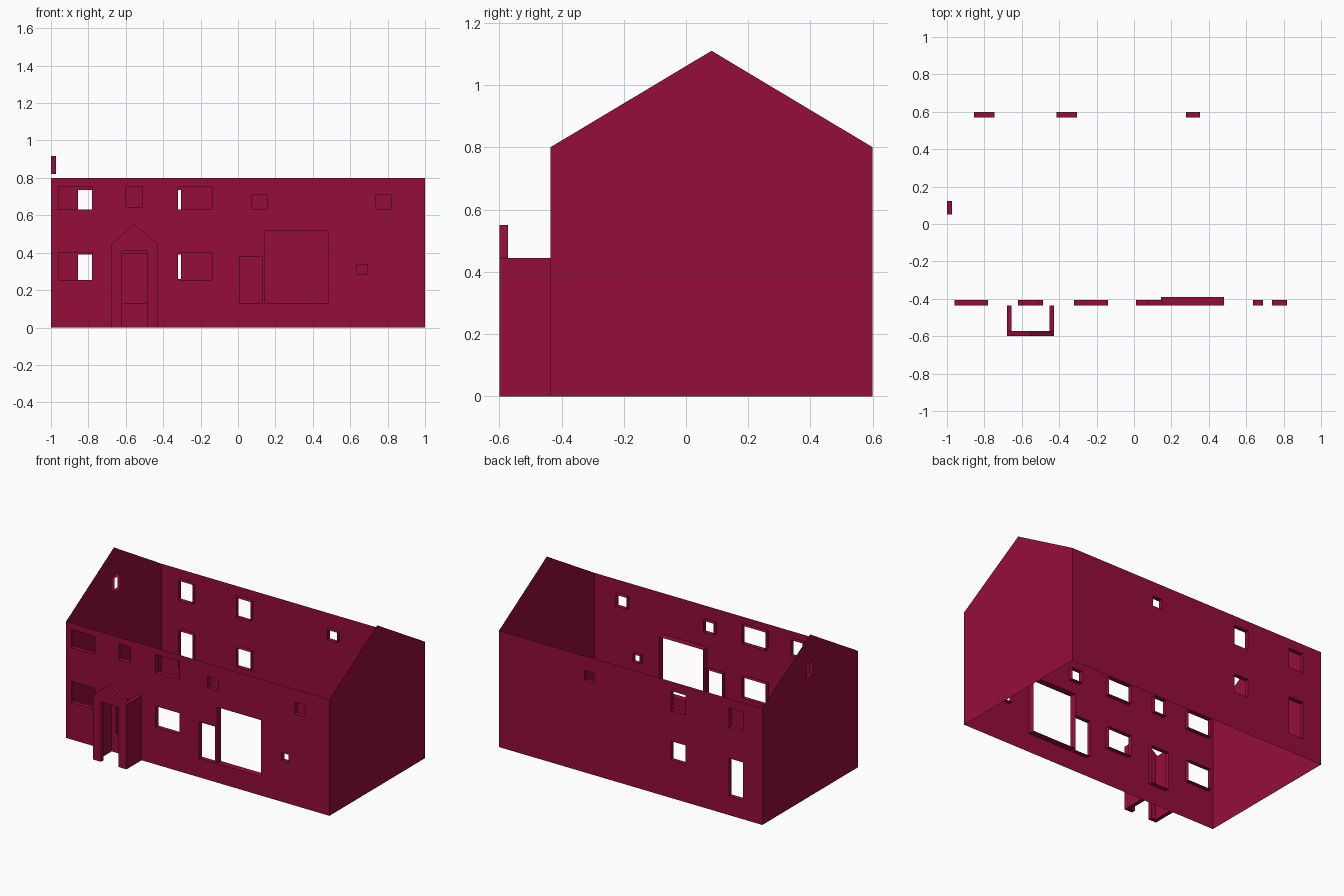
import bpy, bmesh
from mathutils import Vector

if "Cube" in bpy.data.objects:
    bpy.data.objects.remove(bpy.data.objects["Cube"])

FRONT, BACK = -0.436, 0.6
EAVES, RIDGE, MID = 0.8, 1.11, 0.082

mat = bpy.data.materials.new("crimson")
mat.diffuse_color = (0.3, 0.004, 0.041, 1)
mat.use_nodes = True
mat.node_tree.nodes["Principled BSDF"].inputs["Base Color"].default_value = mat.diffuse_color


def finish(name, bm):
    me = bpy.data.meshes.new(name)
    bm.to_mesh(me)
    bm.free()
    me.materials.append(mat)
    ob = bpy.data.objects.new(name, me)
    bpy.context.collection.objects.link(ob)
    return ob


def wall(name, outline, place, normal, holes=()):
    """Thin wall sheet; each hole is (u0, u1, v0, v1, depth) with reveals going inward."""
    bm = bmesh.new()
    normal = Vector(normal)

    def ring(points):
        vs = [bm.verts.new(place(u, v)) for u, v in points]
        return vs, [bm.edges.new((vs[i - 1], vs[i])) for i in range(len(vs))]

    edges = ring(outline)[1]
    rings = []
    for u0, u1, v0, v1, depth in holes:
        vs, es = ring([(u0, v0), (u1, v0), (u1, v1), (u0, v1)])
        edges += es
        rings.append((vs, depth))
    bmesh.ops.triangle_fill(bm, use_beauty=True, edges=edges, normal=normal)
    bm.normal_update()
    for f in bm.faces:
        if f.normal.dot(normal) < 0:
            f.normal_flip()
    # window and door reveals, facing into the opening
    for vs, depth in rings:
        centre = sum((v.co for v in vs), Vector()) / 4
        inner = [bm.verts.new(v.co - normal * depth) for v in vs]
        for i in range(4):
            f = bm.faces.new((vs[i - 1], vs[i], inner[i], inner[i - 1]))
            f.normal_update()
            if f.normal.dot(centre - f.calc_center_median()) < 0:
                f.normal_flip()
    return finish(name, bm)


def prism(name, profile, y0, y1):
    """Extrude an x-z profile along y."""
    bm = bmesh.new()
    face = bm.faces.new([bm.verts.new((x, y0, z)) for x, z in profile])
    out = bmesh.ops.extrude_face_region(bm, geom=[face], use_keep_orig=True)
    bmesh.ops.translate(bm, vec=(0, y1 - y0, 0),
                        verts=[g for g in out["geom"] if isinstance(g, bmesh.types.BMVert)])
    bmesh.ops.recalc_face_normals(bm, faces=bm.faces)
    return finish(name, bm)


D = 0.03
long_side = [(-1, 0), (1, 0), (1, EAVES), (-1, EAVES)]
gable = [(FRONT, 0), (BACK, 0), (BACK, EAVES), (MID, RIDGE), (FRONT, EAVES)]

# front wall
front_holes = [(a, b, c, d, D) for a, b in ((-0.96, -0.78), (-0.32, -0.14))
               for c, d in ((0.63, 0.755), (0.255, 0.4))]
front_holes += [(a, b, 0.63, 0.71, D) for a, b in ((0.075, 0.155), (0.737, 0.818))]
front_holes += [
    (-0.6, -0.51, 0.645, 0.755, D),
    (-0.62, -0.487, 0.13, 0.392, D),      # door behind the porch
    (0.01, 0.13, 0.13, 0.38, D),          # side door
    (0.145, 0.48, 0.13, 0.518, 0.046),    # large window
    (0.637, 0.69, 0.283, 0.337, D),
]
wall("front_wall", long_side, lambda u, v: (u, FRONT, v), (0, -1, 0), front_holes)

# back wall
back_holes = [
    (-0.855, -0.745, 0.6, 0.735, D),
    (-0.855, -0.745, 0.13, 0.39, D),
    (-0.415, -0.305, 0.6, 0.735, D),
    (-0.415, -0.305, 0.26, 0.39, D),
    (0.278, 0.352, 0.63, 0.7, D),
]
wall("back_wall", long_side, lambda u, v: (u, BACK, v), (0, 1, 0), back_holes)

# gable ends
wall("left_gable", gable, lambda u, v: (-1, u, v), (-1, 0, 0), [(0.05, 0.122, 0.822, 0.917, 0.027)])
wall("right_gable", gable, lambda u, v: (1, u, v), (1, 0, 0))

# porch
X0, X1, H = -0.68, -0.427, 0.445
prism("porch_front", [(X0, 0), (-0.62, 0), (-0.62, 0.41), (-0.487, 0.41), (-0.487, 0), (X1, 0),
                      (X1, H), ((X0 + X1) / 2, 0.55), (X0, H)], -0.6, -0.572)
for side, x in (("left", X0), ("right", X1 - 0.026)):
    prism("porch_side_" + side, [(x, 0), (x + 0.026, 0), (x + 0.026, H), (x, H)], -0.572, FRONT)
